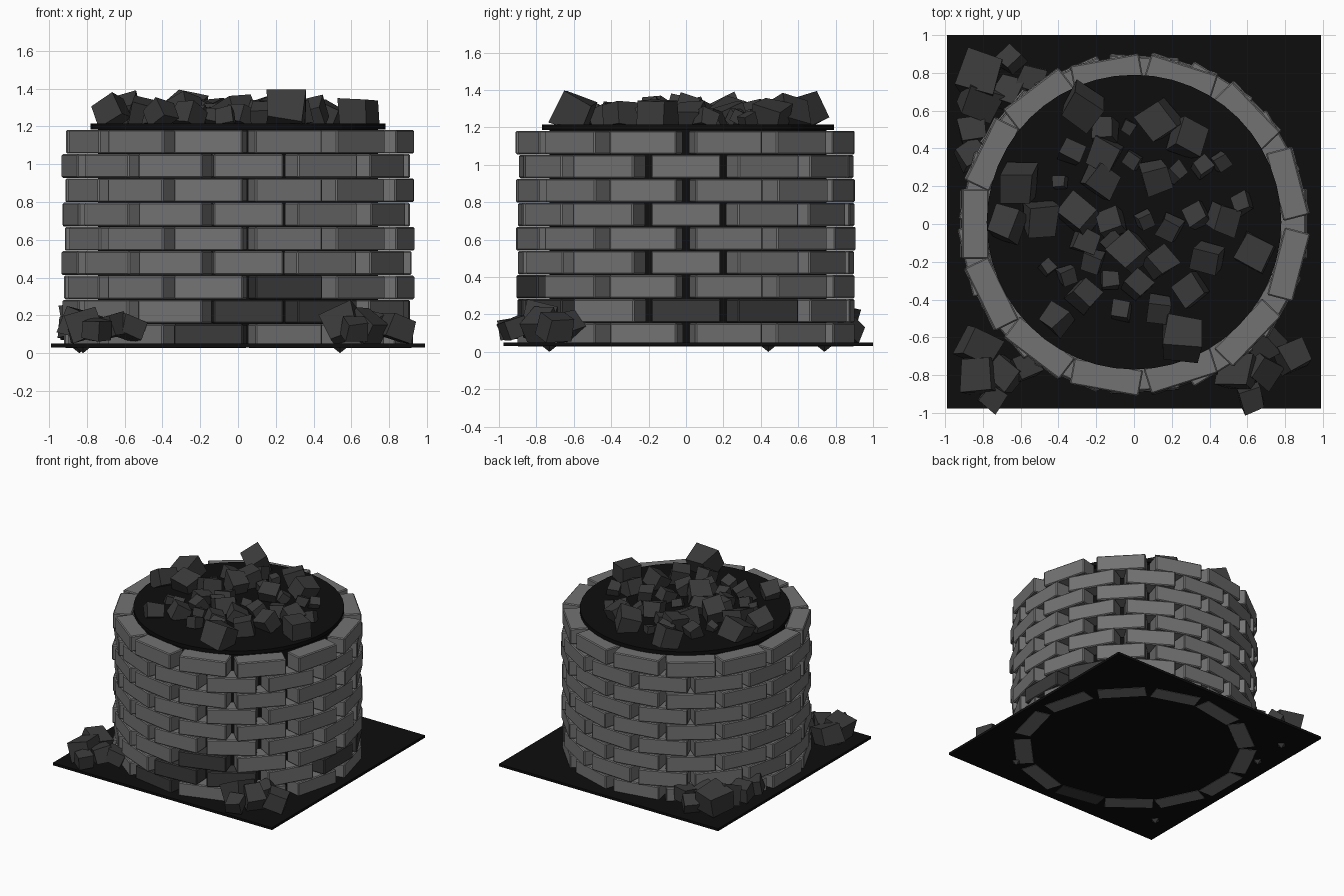
import bpy, bmesh, math, random
from mathutils import Matrix, Vector

if "Cube" in bpy.data.objects:
    bpy.data.objects.remove(bpy.data.objects["Cube"], do_unlink=True)
rng = random.Random(4)


def material(name, value):
    m = bpy.data.materials.new(name)
    m.use_nodes = True
    colour = (value, value, value, 1)
    m.diffuse_color = colour
    m.node_tree.nodes["Principled BSDF"].inputs["Base Color"].default_value = colour
    return m


stone = material("grey stone", 0.17)
coal = material("dark charcoal", 0.042)
soot = material("soot black", 0.004)


def finish(bm, name, *materials):
    mesh = bpy.data.meshes.new(name)
    bm.to_mesh(mesh)
    bm.free()
    for m in materials:
        mesh.materials.append(m)
    obj = bpy.data.objects.new(name, mesh)
    bpy.context.collection.objects.link(obj)
    return obj


def add_box(bm, matrix, size):
    scale = Matrix.Diagonal((*size, 1))
    return bmesh.ops.create_cube(bm, size=1, matrix=matrix @ scale)["verts"]


def add_cylinder(name, radius, low, high):
    bm = bmesh.new()
    bmesh.ops.create_cone(bm, cap_ends=True, segments=48, radius1=radius, radius2=radius,
                          depth=high - low, matrix=Matrix.Translation((0, 0.01, (low + high) / 2)))
    return finish(bm, name, soot)


# Ground plate, dark core and fire bed
plate = bmesh.new()
add_box(plate, Matrix.Translation((0, 0.012, 0.04)), (1.98, 1.975, 0.02))
finish(plate, "ground_plate", soot)
add_cylinder("inner_core", 0.74, 0.045, 1.19)
add_cylinder("fire_bed", 0.78, 1.185, 1.215)

# Brick courses: staggered rings of bevelled blocks, a few of them sooty
BRICKS, COURSES, STEP = 13, 9, 0.1285
sooty = {(0, 9), (1, 10), (1, 11), (2, 10), (1, 0), (1, 1)}
for row in range(COURSES):
    bm = bmesh.new()
    for k in range(BRICKS):
        a = math.tau * (k + (0.5 if row % 2 == 0 else 0)) / BRICKS
        a += 0.058 * math.sin(a)
        outer = 0.887 + 0.028 * math.cos(a) ** 2 + rng.uniform(-0.006, 0.006)
        depth = 0.14
        r = outer - depth / 2
        z = 0.028 + row * STEP + 0.063
        place = Matrix.Translation((r * math.cos(a), r * math.sin(a), z)) @ Matrix.Rotation(a, 4, "Z")
        brick = bmesh.new()
        add_box(brick, place, (depth, 0.37, 0.126))
        bmesh.ops.bevel(brick, geom=brick.edges[:], offset=0.007, segments=1, affect="EDGES")
        for f in brick.faces:
            f.material_index = int((row, k) in sooty)
        piece = bpy.data.meshes.new("piece")
        brick.to_mesh(piece)
        brick.free()
        bm.from_mesh(piece)
        bpy.data.meshes.remove(piece)
    finish(bm, f"brick_course_{row + 1}", stone, coal)


def coal_heap(name, lumps, floor, lift):
    """Rough, tilted cubes; each lump is x, y, width."""
    bm = bmesh.new()
    for x, y, s in lumps:
        spin = Matrix.Rotation(rng.uniform(0, math.tau), 4, "Z")
        tilt = Matrix.Rotation(rng.uniform(-0.5, 0.5), 4, "X") @ Matrix.Rotation(rng.uniform(-0.5, 0.5), 4, "Y")
        z = floor + s * lift
        side = s * 0.86
        verts = add_box(bm, Matrix.Translation((x, y, z)) @ tilt @ spin, (side, side * 0.95, side * 0.85))
        for v in verts:
            v.co += Vector([rng.uniform(-0.07, 0.07) * s for _ in range(3)])
    return finish(bm, name, coal)


# Coals on the fire bed
coal_heap("bed_coals", [
    (-.27, .62, .2), (-.16, .49, .14), (-.03, .51, .08), (.14, .55, .19), (.28, .45, .18),
    (-.16, .37, .17), (-.33, .38, .12), (-.18, .23, .17), (-.01, .34, .1), (.11, .25, .16),
    (.22, .27, .1), (.36, .3, .1), (.46, .33, .09), (-.61, .21, .2), (-.39, .22, .08),
    (-.67, 0, .18), (-.49, .03, .18), (-.29, .05, .19), (-.12, .01, .14), (.06, .02, .09),
    (.19, -.02, .12), (.33, .05, .13), (.47, .03, .16), (.57, .11, .11), (-.26, -.09, .13),
    (-.11, -.1, .12), (-.46, -.23, .08), (-.35, -.27, .1), (-.22, -.2, .12), (-.02, -.15, .18),
    (.14, -.2, .15), (.39, -.18, .16), (.64, -.15, .2), (-.26, -.38, .15), (-.13, -.3, .1),
    (.02, -.32, .14), (.3, -.35, .16), (.13, -.45, .14), (-.07, -.46, .11), (-.41, -.5, .15),
    (.25, -.6, .22)], 1.215, 0.3)

# Coals spilled at three corners of the plate
spills = {
    "front_right": [(-.82, -.65, .2), (-.82, -.8, .21), (-.68, -.79, .17), (-.75, -.92, .14), (-.57, -.75, .15)],
    "front_left": [(.69, -.63, .17), (.84, -.7, .17), (.55, -.78, .21), (.62, -.92, .14), (.68, -.78, .17)],
    "back_right": [(-.82, .79, .23), (-.65, .87, .13), (-.54, .77, .15), (-.82, .66, .2),
                   (-.86, .5, .16), (-.87, .37, .15), (-.66, .69, .17)],
}
for corner, lumps in spills.items():
    coal_heap(f"{corner}_spilled_coals", lumps, 0.07, 0.4)

# Tips of buried coals under the plate
tips = bmesh.new()
for x, y in ((-.82, -.73), (.54, -.73), (-.82, .74), (-.84, .44)):
    bmesh.ops.create_cone(tips, cap_ends=True, segments=4, radius1=0, radius2=0.05, depth=0.04,
                          matrix=Matrix.Translation((x, y, 0.02)))
finish(tips, "buried_coal_tips", coal)
